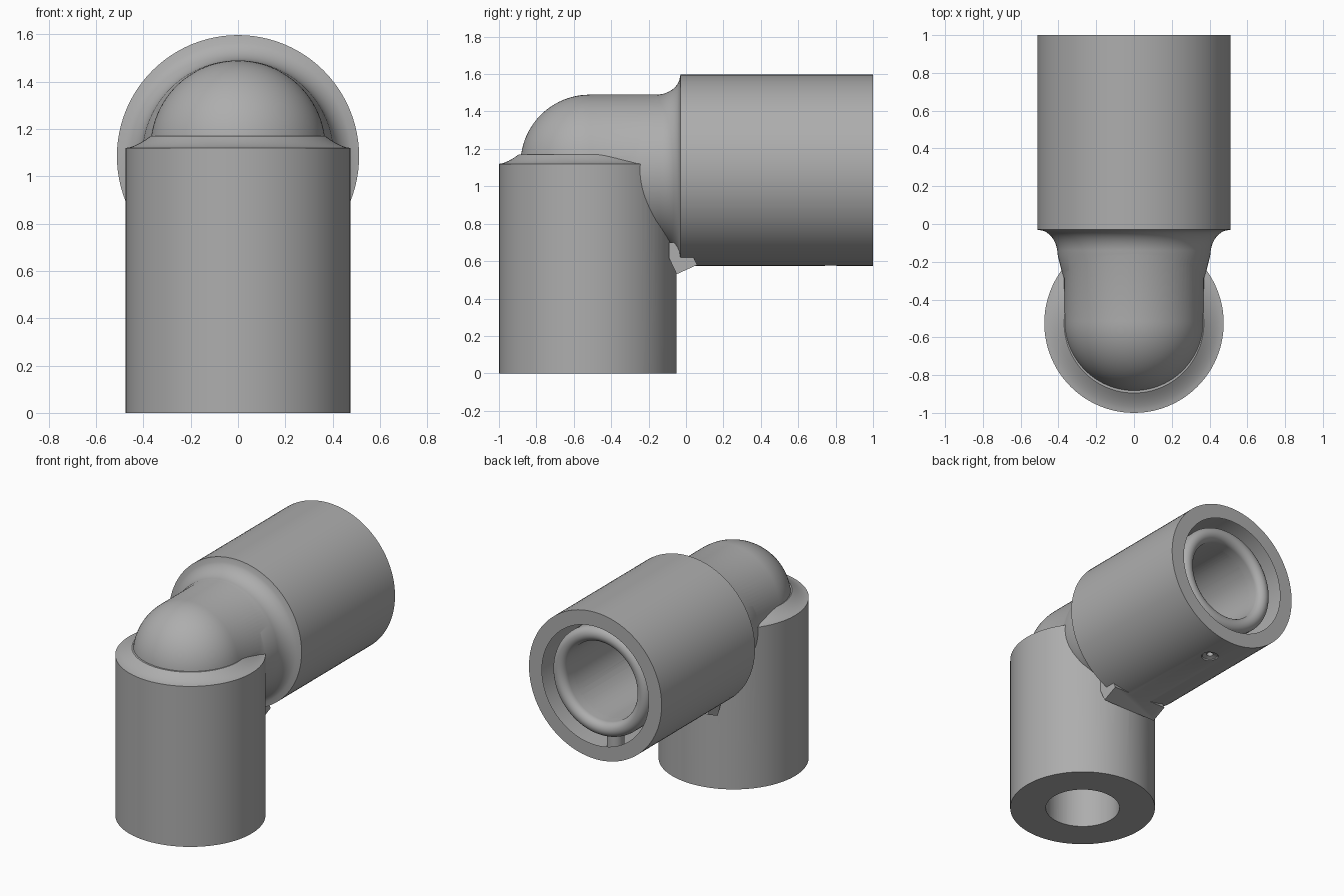
import bpy, bmesh, math
from mathutils import Matrix, Vector

cube = bpy.data.objects.get("Cube")
if cube:
    bpy.data.objects.remove(cube, do_unlink=True)

grey = bpy.data.materials.new("pipe grey")
grey.use_nodes = True
GREY = (0.42, 0.42, 0.42, 1)
grey.diffuse_color = GREY
grey.node_tree.nodes["Principled BSDF"].inputs["Base Color"].default_value = GREY

STAND_Y, ARM_Z = -0.525, 1.085      # axes of the upright and the horizontal socket
UPRIGHT = Matrix.Translation((0, STAND_Y, 0))
ALONG_Y = Matrix.Rotation(-math.pi / 2, 4, "X")


def make_object(name, bm):
    bmesh.ops.recalc_face_normals(bm, faces=bm.faces)
    mesh = bpy.data.meshes.new(name)
    bm.to_mesh(mesh)
    bm.free()
    mesh.materials.append(grey)
    obj = bpy.data.objects.new(name, mesh)
    bpy.context.collection.objects.link(obj)
    return obj


def arc(centre, radius, start, end, steps=12):
    angles = [math.radians(start + (end - start) * i / steps) for i in range(steps + 1)]
    return [(centre[0] + radius * math.cos(a), centre[1] + radius * math.sin(a)) for a in angles]


def revolve(name, profile, matrix, closed=False, sides=96):
    """Spin (radius, height) points about local z; open profiles end on the axis."""
    if not closed:
        profile = [(0, profile[0][1])] + profile + [(0, profile[-1][1])]
    bm = bmesh.new()
    verts = [bm.verts.new((r, 0, h)) for r, h in profile]
    pairs = list(zip(verts, verts[1:])) + ([(verts[-1], verts[0])] if closed else [])
    edges = [bm.edges.new(p) for p in pairs]
    bmesh.ops.spin(bm, geom=verts + edges, cent=(0, 0, 0), axis=(0, 0, 1),
                   angle=math.tau, steps=sides, use_merge=True)
    bmesh.ops.remove_doubles(bm, verts=bm.verts, dist=1e-5)
    bm.transform(matrix)
    return make_object(name, bm)


def combine(target, tool, operation):
    mod = target.modifiers.new(operation.lower(), "BOOLEAN")
    mod.operation, mod.solver, mod.object = operation, "EXACT", tool
    bpy.context.view_layer.objects.active = target
    bpy.ops.object.modifier_apply(modifier=mod.name)
    bpy.data.objects.remove(tool, do_unlink=True)


def along_arm(z=ARM_Z):
    return Matrix.Translation((0, 0, z)) @ ALONG_Y


# Upright socket with a concave shoulder under the dome
shoulder = [(0.475 - 0.105 * t, 1.12 + 0.05 * t ** 1.6) for t in [i / 6 for i in range(7)]]
elbow = revolve("elbow_body", [(0.475, 0)] + shoulder, UPRIGHT)

# Horizontal socket with a flared neck
flare = [(0.405 + 0.107 * (1 - math.cos(a)), -0.16 + 0.13 * math.sin(a))
         for a in [math.radians(9 * i) for i in range(9)]]
arm = revolve("arm", [(0.36, -0.34), (0.384, -0.245)] + flare + [(0.512, -0.03), (0.512, 1)],
              along_arm())

# Domed bend
dome = revolve("dome", arc((0, -0.515), 0.37, -89, 0, 24) + [(0.37, 0.1)], along_arm(1.12))

# Small web in the inner corner
bm = bmesh.new()
section = [(-0.09, 0.70), (-0.09, 0.615), (-0.05, 0.53), (0.06, 0.58), (0, 0.7)]
face = bm.faces.new([bm.verts.new((-0.21, y, z)) for y, z in section])
extruded = bmesh.ops.extrude_face_region(bm, geom=[face])["geom"]
bmesh.ops.translate(bm, vec=Vector((0.42, 0, 0)),
                    verts=[v for v in extruded if isinstance(v, bmesh.types.BMVert)])
web = make_object("web", bm)

for part in (arm, dome, web):
    combine(elbow, part, "UNION")

# Bores, rear counterbore and the drain hole underneath
cutters = [
    revolve("upright_bore", [(0.242, -0.1), (0.242, 1.1)], UPRIGHT),
    revolve("arm_bore", [(0.275, -0.5), (0.275, 1.1)], along_arm()),
    revolve("counterbore", [(0.412, 0.85), (0.412, 1.1)], along_arm()),
    revolve("drain_cut", [(0.055, 0.5), (0.055, 0.72)], Matrix.Translation((0, 0.775, 0)), sides=32),
]
for cutter in cutters:
    combine(elbow, cutter, "DIFFERENCE")

# Inner sleeve with a rounded lip
lip = arc((0.325, 0.91), 0.05, 0, 180, 16)
sleeve = revolve("inner_sleeve", [(0.275, 0.8), (0.375, 0.8)] + lip, along_arm(), closed=True)

# Drain bushing
bushing = revolve("drain_bushing", [(0.022, 0.59), (0.05, 0.58), (0.056, 0.59),
                                    (0.056, 0.67), (0.022, 0.67)],
                  Matrix.Translation((0, 0.775, 0)), closed=True, sides=32)

for obj in (elbow, sleeve, bushing):
    bpy.ops.object.select_all(action="DESELECT")
    obj.select_set(True)
    bpy.context.view_layer.objects.active = obj
    bpy.ops.object.shade_smooth_by_angle(angle=math.radians(30))
